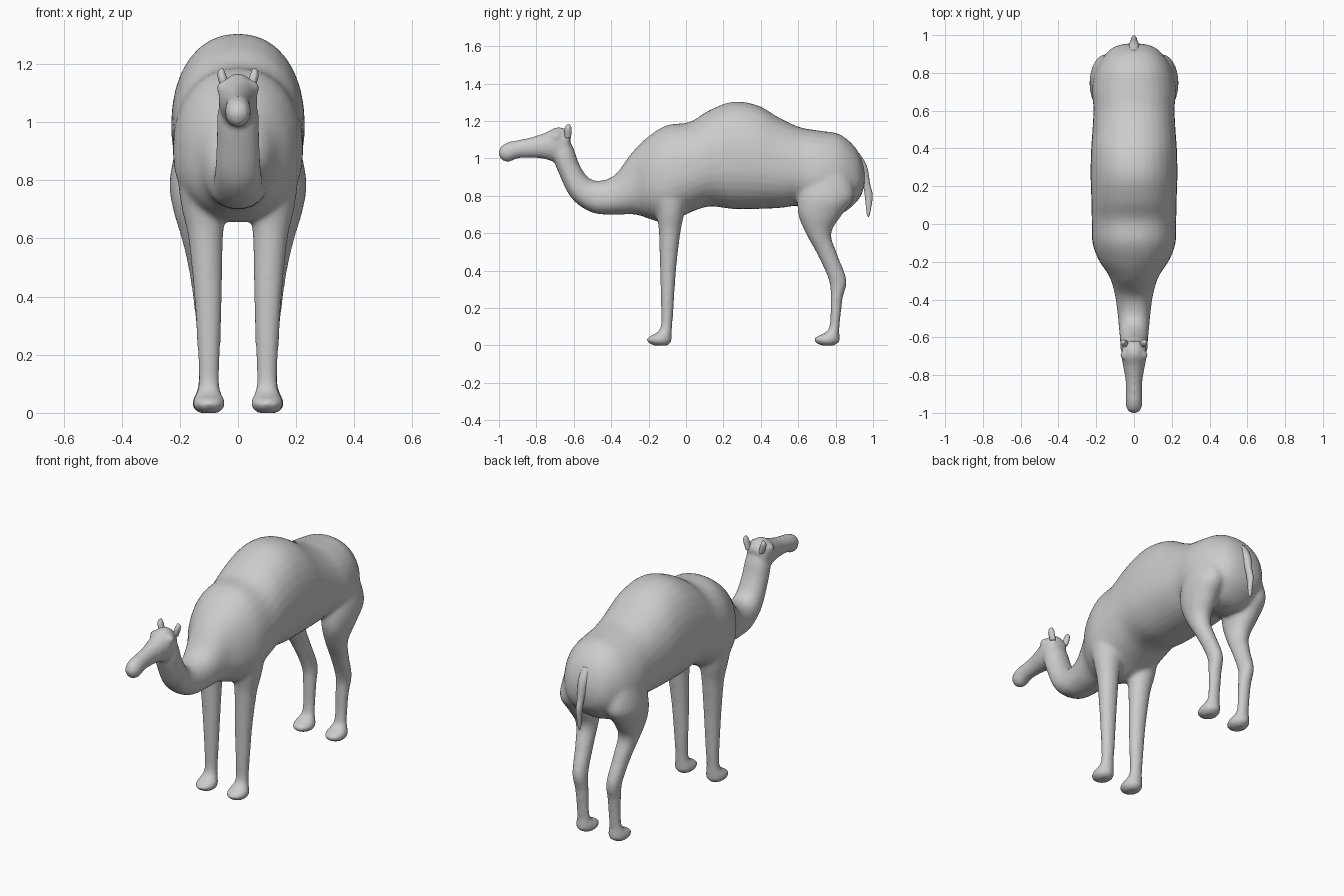
import bpy, bmesh, math
from mathutils import Vector

SUB, SEG = 6, 32


def spline(rows):
    """Catmull-Rom interpolation through the station rows."""
    out = []
    for i in range(len(rows) - 1):
        a, b, c, d = (rows[max(0, min(len(rows) - 1, i + k))] for k in (-1, 0, 1, 2))
        for s in range(SUB):
            t = s / SUB
            out.append([0.5 * (2 * q + (r - p) * t + (2 * p - 5 * q + 4 * r - u) * t * t
                        + (3 * q - p - 3 * r + u) * t ** 3) for p, q, r, u in zip(a, b, c, d)])
    out.append(list(rows[-1]))
    return out


def loft(bm, rows, side=1, mid=0.5, power=2.0):
    """Rows: (y, z) of upper edge, (y, z) of lower edge, half width, centre x."""
    rows = spline([tuple(r) + (0,) * (6 - len(r)) for r in rows])
    rings = []
    for ya, za, yb, zb, w, x in rows:
        top, bot = Vector((side * x, ya, za)), Vector((side * x, yb, zb))
        c = bot.lerp(top, mid)
        ring = []
        for k in range(SEG):
            a = 2 * math.pi * k / SEG
            cs, sn = (math.copysign(abs(v) ** (2 / power), v) for v in (math.cos(a), math.sin(a)))
            edge = (top - c) * sn if sn >= 0 else (bot - c) * -sn
            ring.append(bm.verts.new(c + edge + Vector((max(w, .003) * cs, 0, 0))))
        rings.append(ring)
    faces = [bm.faces.new(rings[0]), bm.faces.new(rings[-1][::-1])]
    for r, s in zip(rings, rings[1:]):
        for k in range(SEG):
            j = (k + 1) % SEG
            faces.append(bm.faces.new((r[k], s[k], s[j], r[j])))
    bmesh.ops.recalc_face_normals(bm, faces=faces)


def make(name, bm):
    me = bpy.data.meshes.new(name)
    bm.to_mesh(me)
    bm.free()
    ob = bpy.data.objects.new(name, me)
    bpy.context.collection.objects.link(ob)
    for p in me.polygons:
        p.use_smooth = True
    return ob


# Trunk from rump over the hump to the chest, then the curved neck
trunk = [
    (.955, .93, .955, .87, .04), (.94, .99, .94, .81, .10), (.90, 1.065, .90, .755, .15),
    (.82, 1.13, .82, .70, .20), (.72, 1.148, .72, .70, .222), (.61, 1.167, .61, .745, .215),
    (.50, 1.217, .50, .735, .22), (.38, 1.285, .38, .73, .228), (.25, 1.303, .25, .73, .23),
    (.125, 1.258, .125, .743, .226), (.02, 1.195, .02, .71, .224), (-.10, 1.178, -.10, .655, .22),
    (-.20, 1.118, -.19, .675, .185), (-.29, 1.03, -.27, .70, .13), (-.38, .912, -.38, .70, .10),
    (-.47, .88, -.50, .71, .086), (-.53, .905, -.61, .785, .078), (-.575, .98, -.68, .92, .073),
    (-.603, 1.06, -.71, 1.01, .07), (-.64, 1.12, -.70, 1.08, .05)]
# Head from the back of the skull to the nose
head = [
    (-.615, 1.12, -.63, 1.05, .045), (-.64, 1.155, -.66, .99, .064), (-.69, 1.168, -.715, .985, .066),
    (-.755, 1.137, -.76, .998, .057), (-.83, 1.113, -.83, 1.003, .045), (-.90, 1.098, -.90, 1.0, .043),
    (-.95, 1.088, -.95, .98, .045), (-.987, 1.068, -.987, .993, .034), (-1.002, 1.04, -1.002, 1.02, .012)]
# Legs: front y, z, back y, z, half width, x
front_leg = [
    (-.18, .90, .02, .90, .06, .13), (-.18, .80, .01, .80, .08, .125), (-.158, .70, -.01, .70, .075, .118),
    (-.145, .60, -.03, .60, .060, .111), (-.139, .40, -.053, .40, .048, .103),
    (-.134, .20, -.066, .20, .039, .10), (-.134, .11, -.073, .11, .036, .10),
    (-.155, .07, -.075, .07, .042, .10), (-.206, .042, -.077, .042, .055, .10),
    (-.206, .018, -.078, .018, .053, .10), (-.17, -.001, -.10, -.001, .03, .10)]
hind_leg = [
    (.64, .95, .86, .95, .065, .14), (.60, .80, .90, .80, .088, .147), (.60, .70, .835, .70, .077, .146),
    (.64, .60, .777, .60, .058, .136), (.70, .49, .808, .49, .047, .122), (.763, .35, .859, .35, .040, .109),
    (.772, .25, .838, .25, .037, .104), (.768, .11, .822, .11, .035, .103),
    (.745, .07, .82, .07, .042, .103), (.688, .042, .822, .042, .055, .103),
    (.688, .018, .82, .018, .053, .103), (.725, -.001, .79, -.001, .03, .103)]

bm = bmesh.new()
loft(bm, trunk, mid=.44, power=2.2)
loft(bm, head)
for side in (1, -1):
    loft(bm, front_leg, side)
    loft(bm, hind_leg, side)
    # Brow bulge at the eye
    res = bmesh.ops.create_icosphere(bm, subdivisions=3, radius=.025)
    bmesh.ops.translate(bm, verts=res["verts"], vec=(side * .05, -.695, 1.118))
body = make("body", bm)

# Fuse trunk, head and legs into one smooth skin
rem = body.modifiers.new("fuse", 'REMESH')
rem.mode = 'VOXEL'
rem.voxel_size = .01
rem.use_smooth_shade = True
sm = body.modifiers.new("soften", 'SMOOTH')
sm.factor = .5
sm.iterations = 12
bpy.context.view_layer.objects.active = body
body.select_set(True)
for m in ("fuse", "soften"):
    bpy.ops.object.modifier_apply(modifier=m)

# Tail
bm = bmesh.new()
loft(bm, [(.87, 1.01, .925, 1.03, .03), (.91, .94, .967, .96, .028), (.945, .86, .985, .86, .019),
          (.957, .79, .998, .80, .015), (.965, .71, .985, .71, .009), (.972, .688, .978, .688, .003)])
make("tail", bm)

# Ears
for side, name in ((1, "left_ear"), (-1, "right_ear")):
    bm = bmesh.new()
    loft(bm, [(-.65, 1.11, -.615, 1.11, .014, .042), (-.65, 1.15, -.612, 1.15, .016, .053),
              (-.643, 1.172, -.615, 1.172, .012, .057), (-.632, 1.184, -.624, 1.184, .004, .055)], side)
    make(name, bm)
